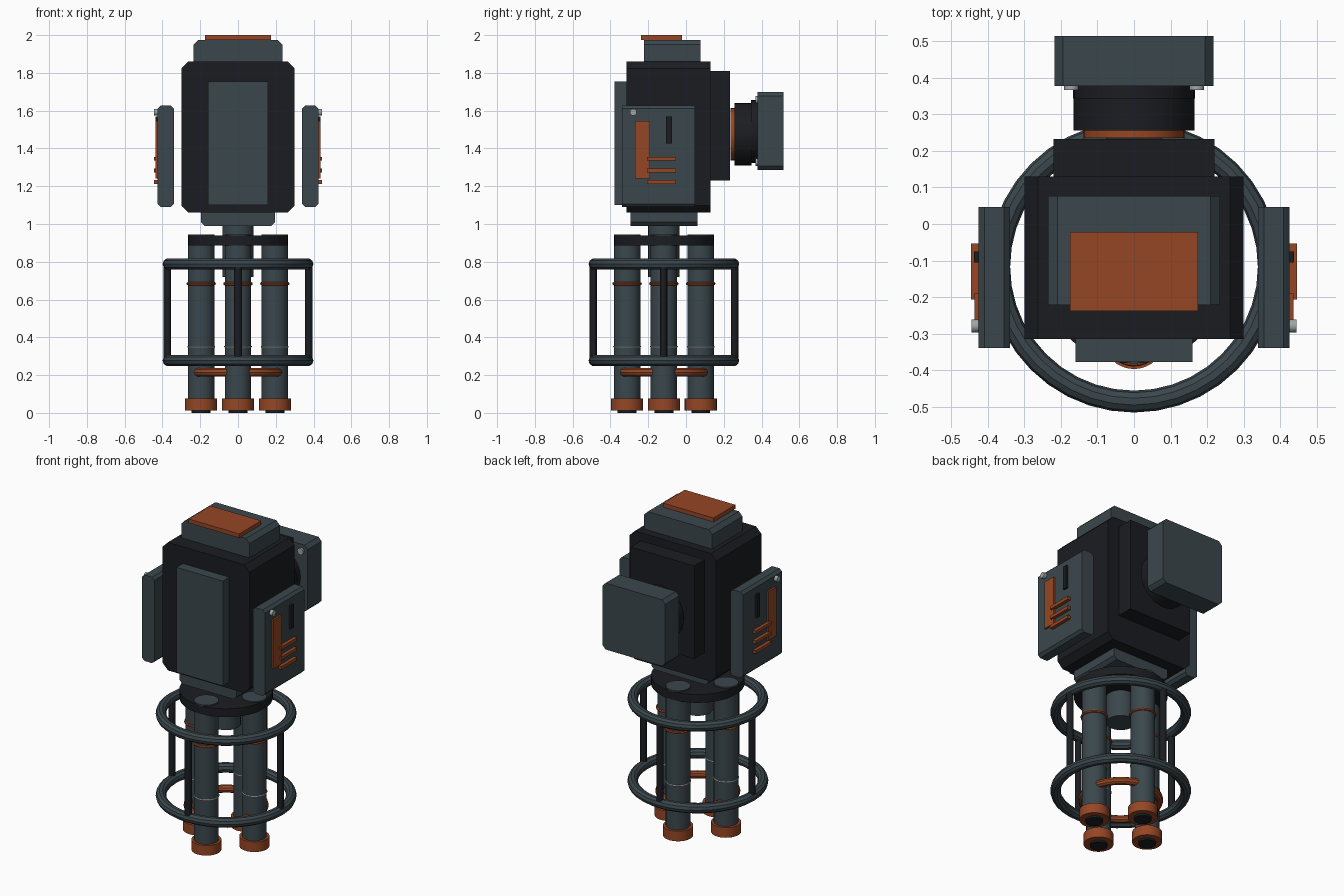
import bpy, bmesh, math

if "Cube" in bpy.data.objects:
    bpy.data.objects.remove(bpy.data.objects["Cube"])


def material(name, rgb):
    m = bpy.data.materials.new(name)
    m.diffuse_color = (*rgb, 1)
    m.use_nodes = True
    m.node_tree.nodes["Principled BSDF"].inputs["Base Color"].default_value = m.diffuse_color
    return m


STEEL = material("steel", (0.043, 0.063, 0.073))
BLACK = material("black", (0.011, 0.012, 0.015))
ORANGE = material("orange", (0.30, 0.062, 0.018))
SILVER = material("silver", (0.35, 0.38, 0.38))
CY = -0.117  # y of the leg cluster axis


def block(name, x, y, z, mat, c=0.0):
    """Box between (min, max) pairs; c chamfers the corners of the xz outline."""
    (x0, x1), (y0, y1), (z0, z1) = x, y, z
    if c:
        pts = [(x0 + c, z0), (x1 - c, z0), (x1, z0 + c), (x1, z1 - c),
               (x1 - c, z1), (x0 + c, z1), (x0, z1 - c), (x0, z0 + c)]
    else:
        pts = [(x0, z0), (x1, z0), (x1, z1), (x0, z1)]
    bm = bmesh.new()
    face = bm.faces.new([bm.verts.new((px, y0, pz)) for px, pz in pts])
    ext = bmesh.ops.extrude_face_region(bm, geom=[face])["geom"]
    bmesh.ops.translate(bm, vec=(0, y1 - y0, 0),
                        verts=[v for v in ext if isinstance(v, bmesh.types.BMVert)])
    bmesh.ops.recalc_face_normals(bm, faces=bm.faces)
    me = bpy.data.meshes.new(name)
    bm.to_mesh(me)
    bm.free()
    ob = bpy.data.objects.new(name, me)
    bpy.context.collection.objects.link(ob)
    me.materials.append(mat)
    return ob


def finish(name, mat):
    ob = bpy.context.object
    ob.name = name
    ob.data.materials.append(mat)
    bpy.ops.object.shade_smooth_by_angle(angle=math.radians(30))
    return ob


def tube(name, loc, r, length, mat, axis="z", sides=32):
    rot = {"x": (0, math.pi / 2, 0), "y": (math.pi / 2, 0, 0), "z": (0, 0, 0)}[axis]
    bpy.ops.mesh.primitive_cylinder_add(vertices=sides, radius=r, depth=length,
                                        location=loc, rotation=rot)
    return finish(name, mat)


def ring(name, loc, major, minor, mat, seg=40, mseg=10):
    bpy.ops.mesh.primitive_torus_add(major_radius=major, minor_radius=minor, location=loc,
                                     major_segments=seg, minor_segments=mseg)
    return finish(name, mat)


# Main body, cap and front panel
block("body", (-0.3, 0.3), (-0.315, 0.13), (1.06, 1.86), BLACK, 0.037)
block("top_cap", (-0.235, 0.235), (-0.222, 0.077), (1.80, 1.975), STEEL, 0.025)
block("top_plate", (-0.175, 0.175), (-0.238, -0.022), (1.975, 2.0), ORANGE)
block("front_panel", (-0.16, 0.16), (-0.378, -0.30), (1.10, 1.755), STEEL)
block("neck_plate", (-0.197, 0.197), (-0.295, 0.06), (0.99, 1.10), STEEL, 0.02)

# Rear housing, round coupling and rear panel
block("rear_housing", (-0.22, 0.22), (0.12, 0.232), (1.23, 1.81), BLACK)
tube("rear_orange_disc", (0, 0.25, 1.475), 0.138, 0.03, ORANGE, "y")
tube("rear_coupling", (0, 0.302, 1.475), 0.165, 0.092, BLACK, "y")
tube("rear_collar", (0, 0.361, 1.49), 0.167, 0.035, BLACK, "y")
block("rear_panel", (-0.217, 0.217), (0.378, 0.515), (1.285, 1.70), STEEL, 0.022)
for sx in (-1, 1):
    for sz in (-1, 1):
        tube("rear_panel_bolt", (sx * 0.172, 0.374, 1.493 + sz * 0.165), 0.02, 0.014,
             SILVER, "y", 16)

# Side panels with trim, mirrored left and right
for side, s in (("left", -1), ("right", 1)):
    def span(a, b):
        return (min(s * a, s * b), max(s * a, s * b))
    block(side + "_panel", span(0.34, 0.425), (-0.34, 0.047), (1.09, 1.627), STEEL, 0.016)
    block(side + "_vertical_trim", span(0.415, 0.436), (-0.27, -0.19), (1.24, 1.545), ORANGE)
    block(side + "_slot", span(0.415, 0.438), (-0.105, -0.075), (1.425, 1.57), BLACK)
    for z in (1.345, 1.283, 1.222):
        block(side + "_trim_bar", span(0.415, 0.446), (-0.207, -0.053),
              (z - 0.01, z + 0.01), ORANGE)
    tube(side + "_panel_bolt", (s * 0.433, -0.279, 1.592), 0.018, 0.024, SILVER, "x", 16)

# Central column and hub
tube("central_column", (0, CY, 0.865), 0.083, 0.29, STEEL)
tube("hub_disc", (0, CY, 0.912), 0.265, 0.052, BLACK, sides=40)

# Four legs around the axis, with feet, bands and cage rods
for i in range(4):
    dx, dy = round(math.cos(i * math.pi / 2)), round(math.sin(i * math.pi / 2))
    x, y = dx * 0.195, CY + dy * 0.195
    tube("leg_tube", (x, y, 0.495), 0.07, 0.90, STEEL)
    tube("leg_foot", (x, y, 0.0435), 0.085, 0.063, ORANGE)
    tube("foot_nozzle", (x, y, 0.02), 0.05, 0.04, BLACK)
    ring("upper_leg_band", (x, y, 0.684), 0.069, 0.009, ORANGE, 32, 8)
    ring("lower_leg_band", (x, y, 0.351), 0.069, 0.005, SILVER, 32, 6)
    tube("cage_rod", (dx * 0.374, CY + dy * 0.374, 0.534), 0.02, 0.51, BLACK, sides=12)

# Cage rings and the orange ring tying the legs together
for name, z in (("upper_cage_ring", 0.788), ("lower_cage_ring", 0.277)):
    ring(name, (0, CY, z), 0.369, 0.03, STEEL, 40, 10)
ring("leg_tie_ring", (0, CY, 0.215), 0.218, 0.023, ORANGE, 40, 10)
